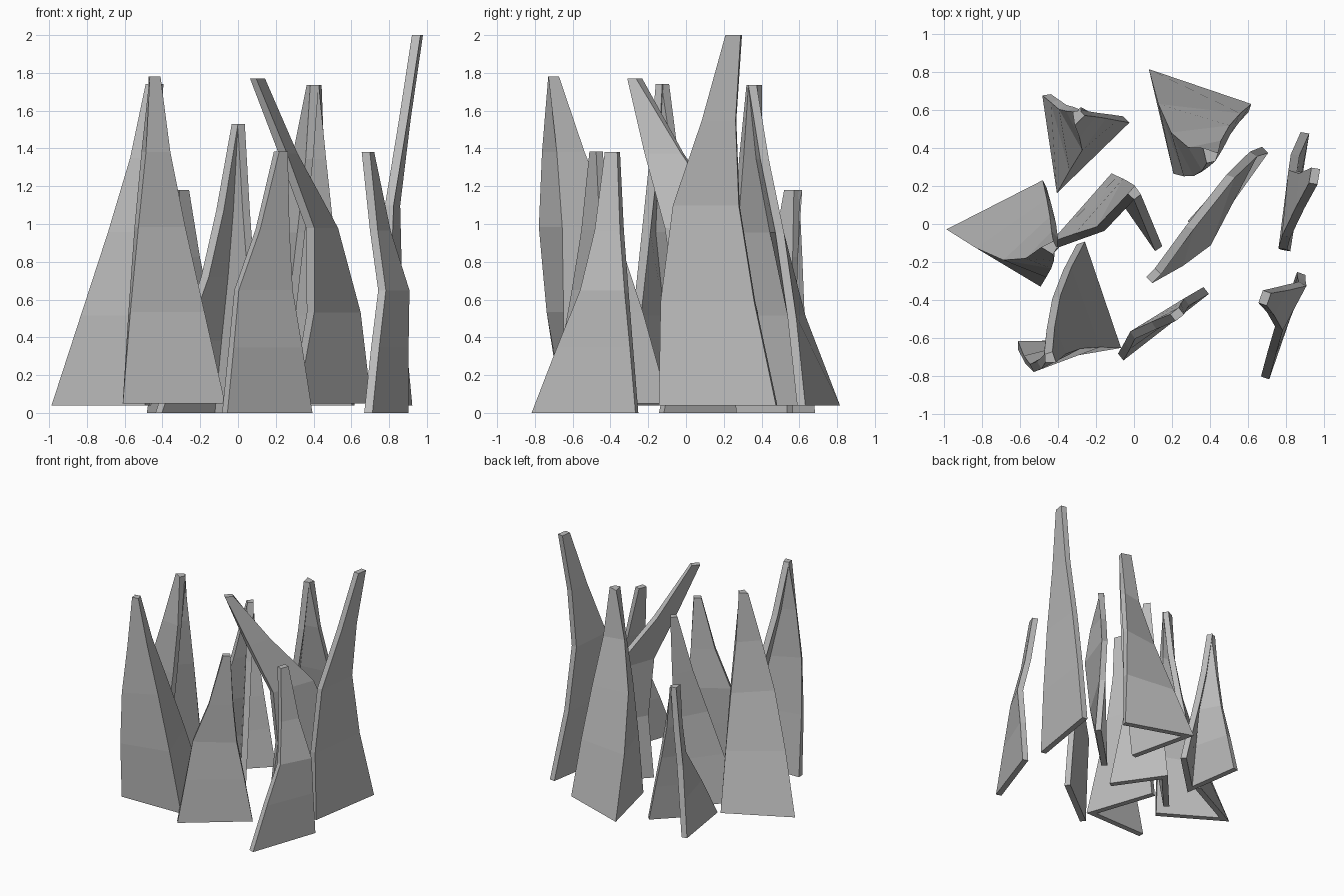
import bpy, bmesh
from mathutils import Vector

cube = bpy.data.objects.get("Cube")
if cube:
    bpy.data.objects.remove(cube, do_unlink=True)

# One plain grey stone colour
stone = bpy.data.materials.new("stone_grey")
stone.use_nodes = True
GREY = (0.5, 0.5, 0.5, 1)
stone.diffuse_color = GREY
stone.node_tree.nodes["Principled BSDF"].inputs["Base Color"].default_value = GREY

# Shard outlines below the tip: (height fraction, width fraction, bow fraction)
LARGE = [(0, 1, 0), (.28, .72, .7), (.54, .45, 1), (.77, .22, .6)]
SMALL = [(0, 1, 0), (.25, .74, .5), (.47, .5, 1), (.7, .28, .5)]
THICKNESS = .046


def thicken(line):
    """Closed plan outline of a straight or folded line, with mitred corners."""
    normals = [(b - a).normalized().orthogonal() for a, b in zip(line, line[1:])]
    befores = normals[:1] + normals
    afters = normals + normals[-1:]
    shifts = [(m + n) / (1 + m.dot(n)) * THICKNESS / 2 for m, n in zip(befores, afters)]
    outer = [p + s for p, s in zip(line, shifts)]
    inner = [p - s for p, s in zip(line, shifts)]
    return outer + inner[::-1]


def shard(name, outline, foot, bows, tip, tip_width, ground=0):
    """Tapering slab rising from a foot line (straight or V-shaped) to a tip.
    Each foot point starts one edge column, bent sideways by its own bow."""
    top = Vector(tip)
    bm = bmesh.new()
    rings = []
    for height, width, bend in outline + [(1, tip_width, 0)]:
        z = ground + (top.z - ground) * height
        line = [top.xy + (Vector(point) - top.xy) * width + Vector(bow) * bend
                for point, bow in zip(foot, bows)]
        rings.append([bm.verts.new((p.x, p.y, z)) for p in thicken(line)])
    for low, high in zip(rings, rings[1:]):
        for i in range(len(low)):
            j = (i + 1) % len(low)
            bm.faces.new((low[i], low[j], high[j], high[i]))
    bm.faces.new(rings[0])
    bm.faces.new(rings[-1])
    bmesh.ops.recalc_face_normals(bm, faces=bm.faces)
    mesh = bpy.data.meshes.new(name)
    bm.to_mesh(mesh)
    bm.free()
    mesh.materials.append(stone)
    bpy.context.collection.objects.link(bpy.data.objects.new(name, mesh))


# Folded shards: end, corner, end
shard("right_folded_shard", LARGE,
      foot=[(-.47, .21), (-.94, -.03), (-.48, -.31)],
      bows=[(.01, 0), (.01, -.09), (.01, 0)],
      tip=(-.41, -.13, 1.74), tip_width=.06, ground=.04)
shard("back_folded_shard", LARGE,
      foot=[(.61, .61), (.11, .78), (.23, .27)],
      bows=[(0, .04), (-.05, -.07), (0, -.04)],
      tip=(.42, .33, 1.735), tip_width=.08, ground=.04)
shard("front_folded_shard", LARGE,
      foot=[(-.61, -.64), (-.1, -.63), (-.28, -.1)],
      bows=[(-.01, -.08), (-.01, .03), (-.03, .05)],
      tip=(-.46, -.71, 1.78), tip_width=.05, ground=.05)
shard("middle_folded_shard", SMALL,
      foot=[(-.42, -.11), (-.12, .23), (.13, -.13)],
      bows=[(.03, -.05), (0, 0), (0, 0)],
      tip=(.01, .16, 1.53), tip_width=.06)
shard("small_folded_shard", SMALL,
      foot=[(-.46, .68), (-.39, .21), (-.04, .55)],
      bows=[(0, -.02), (.07, .03), (0, 0)],
      tip=(-.29, .59, 1.18), tip_width=.06)

# Flat shards: end, end
shard("leaning_flat_shard", LARGE,
      foot=[(.3, 0), (.69, .39)], bows=[(.22, .08), (.17, .26)],
      tip=(.05, -.335, 1.77), tip_width=.12, ground=.05)
shard("tall_flat_shard", LARGE,
      foot=[(.8, -.14), (.9, .48)], bows=[(-.09, -.15), (-.1, -.08)],
      tip=(.965, .265, 2), tip_width=.13, ground=.04)
shard("front_flat_shard", SMALL,
      foot=[(-.07, -.7), (.38, -.35)], bows=[(-.09, 0), (-.03, 0)],
      tip=(.235, -.47, 1.385), tip_width=.1)
shard("corner_flat_shard", SMALL,
      foot=[(.69, -.81), (.88, -.26)], bows=[(.08, .04), (.11, 0)],
      tip=(.675, -.37, 1.38), tip_width=.12)
